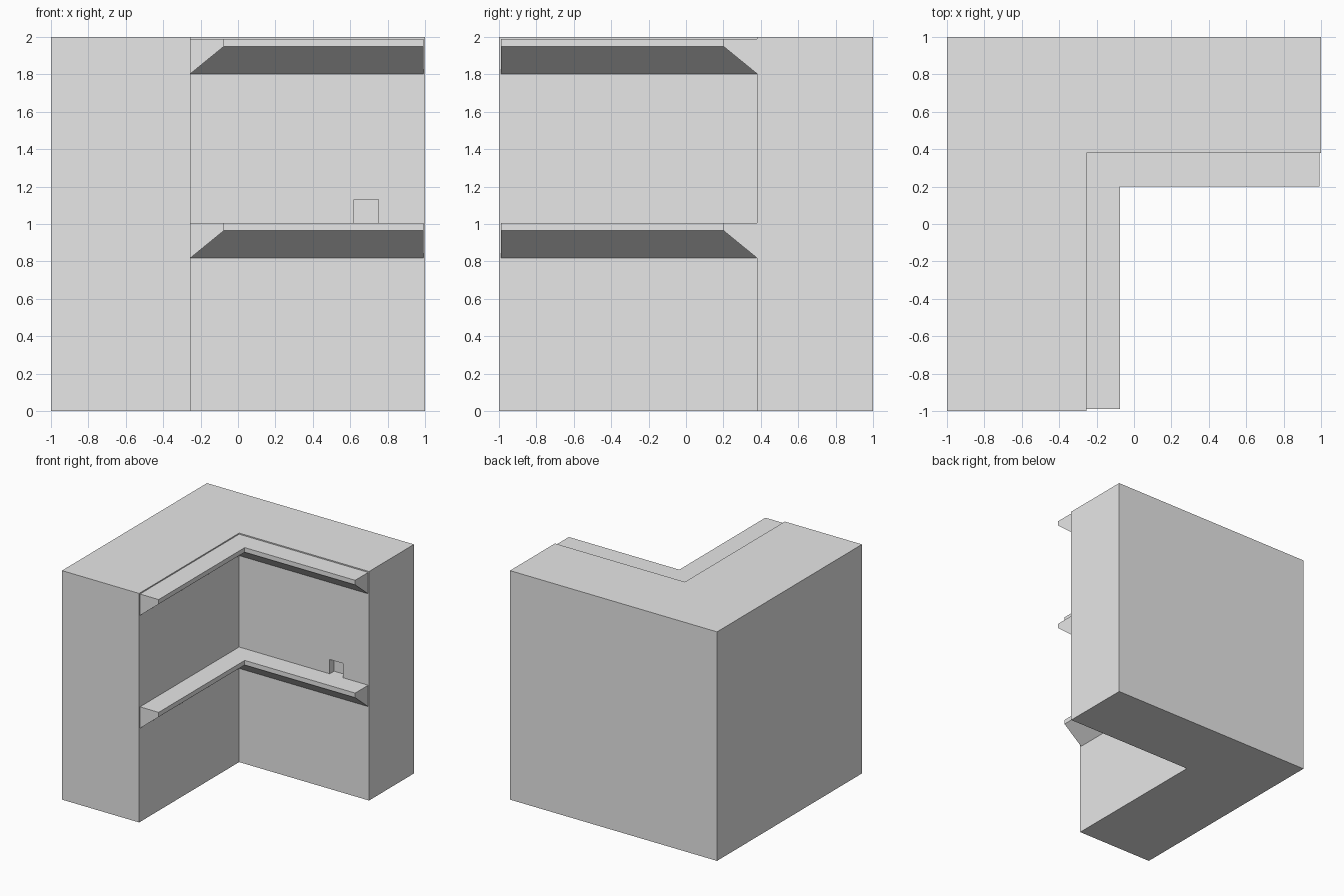
import bpy
import bmesh

cube = bpy.data.objects.get("Cube")
if cube:
    bpy.data.objects.remove(cube, do_unlink=True)

# One plain grey for every part
grey = bpy.data.materials.new("plain_grey")
grey.use_nodes = True
grey.diffuse_color = (0.8, 0.8, 0.8, 1)
grey.node_tree.nodes["Principled BSDF"].inputs["Base Color"].default_value = (0.8, 0.8, 0.8, 1)

WALL_X, WALL_Y = -0.255, 0.38      # inner faces of the two wings
END_X, END_Y = 0.992, -0.988       # free ends of the ledges


def finish(name, bm):
    bmesh.ops.recalc_face_normals(bm, faces=bm.faces)
    mesh = bpy.data.meshes.new(name)
    bm.to_mesh(mesh)
    bm.free()
    mesh.materials.append(grey)
    obj = bpy.data.objects.new(name, mesh)
    bpy.context.collection.objects.link(obj)
    return obj


def prism(name, outline, bottom, top):
    """Extrude a plan outline upwards."""
    bm = bmesh.new()
    face = bm.faces.new([bm.verts.new((x, y, bottom)) for x, y in outline])
    new = bmesh.ops.extrude_face_region(bm, geom=[face])["geom"]
    verts = [v for v in new if isinstance(v, bmesh.types.BMVert)]
    bmesh.ops.translate(bm, verts=verts, vec=(0, 0, top - bottom))
    return finish(name, bm)


def ledge(name, top):
    """Sweep a bracket profile along both walls with a mitred corner."""
    profile = [(0, top - 0.187), (0.18, top - 0.04), (0.18, top), (0, top)]
    stations = [
        lambda d, z: (WALL_X + d, END_Y, z),
        lambda d, z: (WALL_X + d, WALL_Y - d, z),
        lambda d, z: (END_X, WALL_Y - d, z),
    ]
    bm = bmesh.new()
    rings = [[bm.verts.new(place(d, z)) for d, z in profile] for place in stations]
    for a, b in zip(rings, rings[1:]):
        for i in range(len(profile)):
            j = (i + 1) % len(profile)
            bm.faces.new((a[i], a[j], b[j], b[i]))
    bm.faces.new(rings[0])
    bm.faces.new(rings[-1])
    return finish(name, bm)


# L-shaped wall block
walls = prism("corner_walls", [(-1, -1), (WALL_X, -1), (WALL_X, WALL_Y),
                               (1, WALL_Y), (1, 1), (-1, 1)], 0, 2)

# Small doorway recess above the lower ledge
cutter = prism("doorway_cutter", [(0.62, 0.3), (0.75, 0.3), (0.75, WALL_Y + 0.06),
                                  (0.62, WALL_Y + 0.06)], 1.005, 1.13)
cutter.hide_render = True
cut = walls.modifiers.new("doorway", "BOOLEAN")
cut.operation = "DIFFERENCE"
cut.solver = "EXACT"
cut.object = cutter
bpy.context.view_layer.objects.active = walls
bpy.ops.object.modifier_apply(modifier=cut.name)
bpy.data.objects.remove(cutter, do_unlink=True)

# Bracketed ledges
ledge("lower_ledge", 1.005)
ledge("upper_ledge", 1.99)
